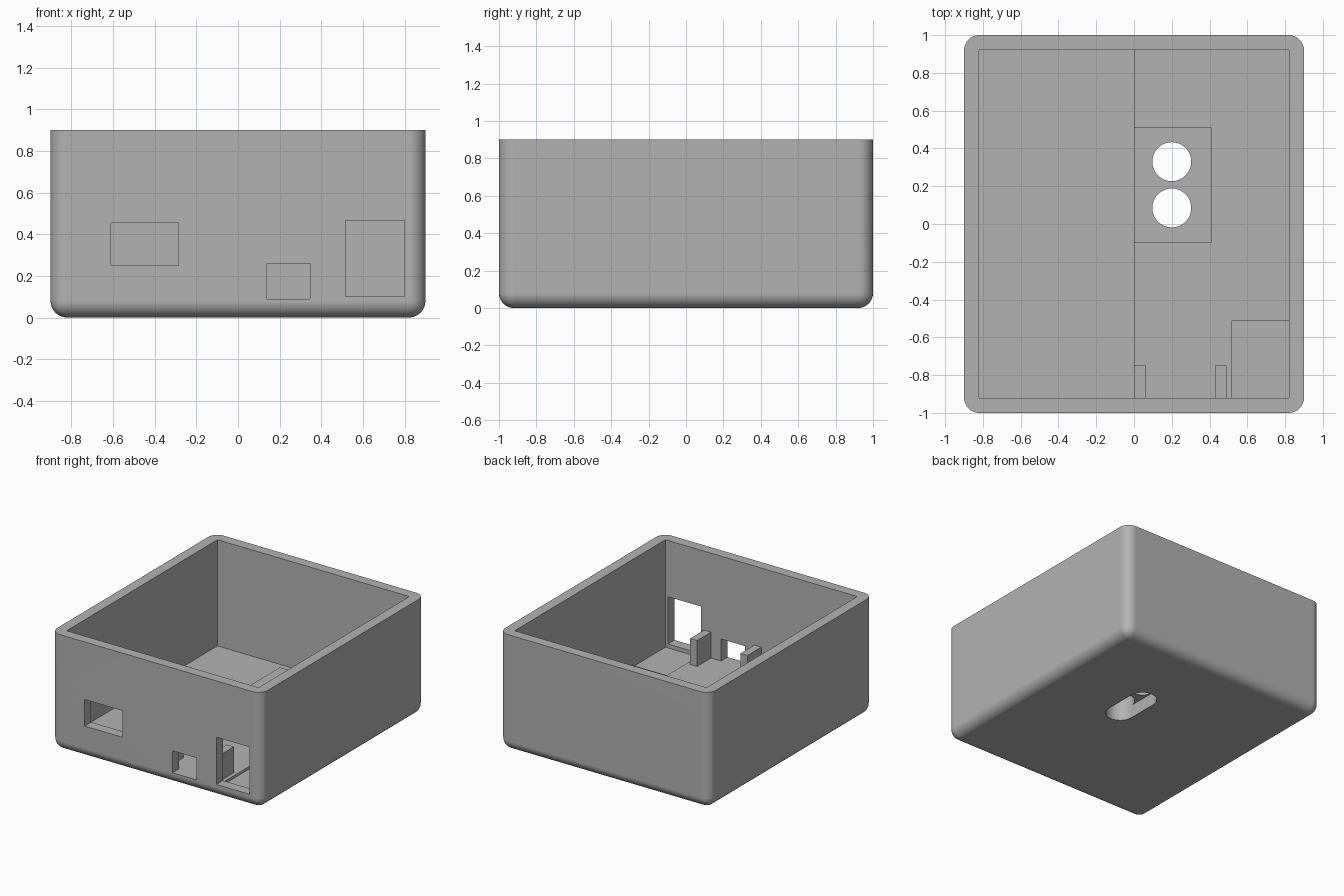
import bpy, bmesh
from math import radians
from mathutils import Matrix

default = bpy.data.objects.get("Cube")
if default:
    bpy.data.objects.remove(default, do_unlink=True)

grey = bpy.data.materials.new("plain grey")
grey.use_nodes = True
COLOUR = (0.45, 0.45, 0.45, 1)
grey.diffuse_color = COLOUR
grey.node_tree.nodes["Principled BSDF"].inputs["Base Color"].default_value = COLOUR


def make_object(name, bm):
    bmesh.ops.recalc_face_normals(bm, faces=bm.faces)
    mesh = bpy.data.meshes.new(name)
    bm.to_mesh(mesh)
    bm.free()
    mesh.materials.append(grey)
    obj = bpy.data.objects.new(name, mesh)
    bpy.context.collection.objects.link(obj)
    return obj


def box_mesh(x, y, z):
    bm = bmesh.new()
    bmesh.ops.create_cube(bm, size=1)
    for v in bm.verts:
        v.co = [lo + (c + 0.5) * (hi - lo) for c, (lo, hi) in zip(v.co, (x, y, z))]
    return bm


def box(name, x, y, z):
    return make_object(name, box_mesh(x, y, z))


def cylinder(name, x, y, radius, z0, z1):
    bm = bmesh.new()
    bmesh.ops.create_cone(bm, cap_ends=True, segments=48, radius1=radius, radius2=radius,
                          depth=z1 - z0, matrix=Matrix.Translation((x, y, (z0 + z1) / 2)))
    return make_object(name, bm)


def select(obj):
    bpy.ops.object.select_all(action='DESELECT')
    obj.select_set(True)
    bpy.context.view_layer.objects.active = obj


def combine(target, tool, operation='DIFFERENCE'):
    mod = target.modifiers.new("combine", 'BOOLEAN')
    mod.operation, mod.solver, mod.object = operation, 'EXACT', tool
    select(target)
    bpy.ops.object.modifier_apply(modifier=mod.name)
    bpy.data.objects.remove(tool, do_unlink=True)


# Outer body, rounded on every edge except the open rim
bm = box_mesh((-0.9, 0.9), (-1, 1), (0, 0.9))
edges = [e for e in bm.edges if min(v.co.z for v in e.verts) < 0.1]
bmesh.ops.bevel(bm, geom=edges, offset=0.08, segments=8, profile=0.5, affect='EDGES')
case = make_object("case", bm)

# Cavity with a shallow floor step down the middle, and a corner recess
WALL_X, WALL_Y = 0.82, 0.92
FLOOR = 0.09
combine(case, box("cavity_low", (-WALL_X, 0), (-WALL_Y, WALL_Y), (0.08, 1)))
combine(case, box("cavity_high", (-0.1, WALL_X), (-WALL_Y, WALL_Y), (FLOOR, 1)))
combine(case, box("corner_recess", (0.52, WALL_X), (-WALL_Y, -0.51), (0.07, 0.2)))

# Raised block on the floor, with a slot below and two through holes
BLOCK_TOP = 0.29
combine(case, box("mount_block", (0, 0.41), (-0.1, 0.51), (0.05, BLOCK_TOP)), 'UNION')
HOLE_X, HOLE_R, HOLES_Y = 0.2, 0.103, (0.085, 0.33)
SLOT_TOP = 0.1
for y in HOLES_Y:
    combine(case, cylinder("hole", HOLE_X, y, HOLE_R, -0.1, 0.5))
combine(case, box("slot", (HOLE_X - HOLE_R, HOLE_X + HOLE_R), HOLES_Y, (-0.1, SLOT_TOP)))

# Three openings in the front wall
for x, z in (((-0.61, -0.285), (0.25, 0.455)),
             ((0.14, 0.345), (FLOOR, 0.26)),
             ((0.515, 0.8), (0.1, 0.465))):
    combine(case, box("opening", x, (-1.1, -0.85), z))

# Smooth rounded edges, flat walls
select(case)
bpy.ops.object.shade_smooth_by_angle(angle=radians(30))
normals = case.modifiers.new("flat walls", 'WEIGHTED_NORMAL')
normals.keep_sharp = True

# Support posts behind the front wall
for name, x in (("right_post", 0), ("left_post", 0.43)):
    box(name, (x, x + 0.06), (-0.93, -0.75), (0.08, BLOCK_TOP))
